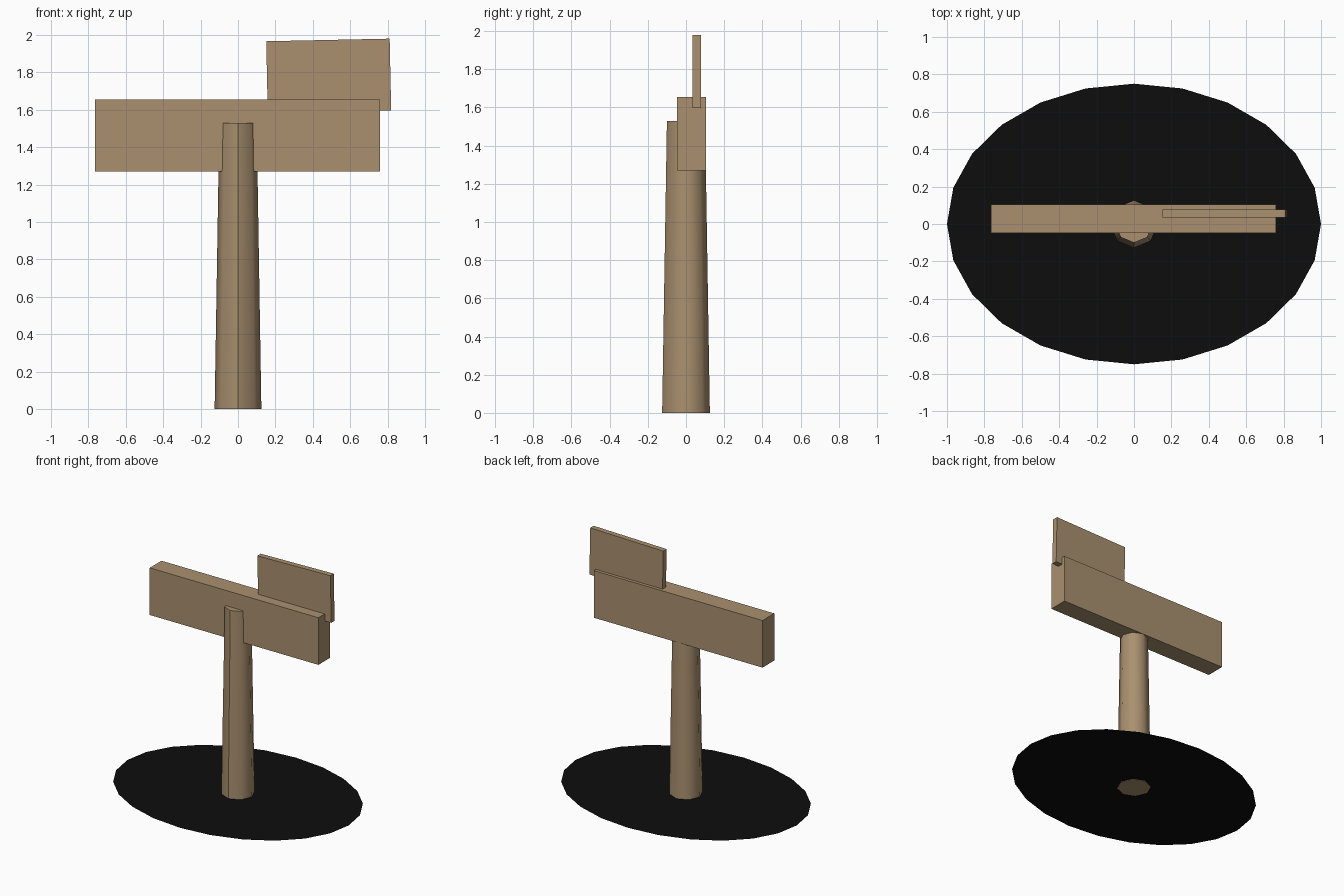
import bpy
import math

cube = bpy.data.objects.get("Cube")
if cube:
    bpy.data.objects.remove(cube, do_unlink=True)


def make_material(name, color):
    mat = bpy.data.materials.new(name)
    mat.use_nodes = True
    mat.diffuse_color = color
    bsdf = next(n for n in mat.node_tree.nodes if n.type == 'BSDF_PRINCIPLED')
    bsdf.inputs["Base Color"].default_value = color
    return mat


wood = make_material("tan wood", (0.40, 0.28, 0.16, 1))
black = make_material("black ground", (0.004, 0.004, 0.004, 1))


def finish(name, mat):
    obj = bpy.context.object
    obj.name = name
    obj.data.materials.append(mat)
    return obj


def board(name, center, size, tilt=0):
    bpy.ops.mesh.primitive_cube_add(size=1, location=center)
    obj = finish(name, wood)
    obj.scale = size
    obj.rotation_euler.y = -math.radians(tilt)
    return obj


# Flat oval base
bpy.ops.mesh.primitive_circle_add(vertices=24, radius=1, fill_type='NGON',
                                  location=(0, 0, 0.003))
base = finish("base_disc", black)
base.scale.y = 0.75

# Tapered eight-sided post, smooth around with a seam down the front
POST_HEIGHT = 1.53
bpy.ops.mesh.primitive_cone_add(vertices=8, radius1=0.125, radius2=0.1,
                                depth=POST_HEIGHT,
                                location=(0, 0, POST_HEIGHT / 2))
post = finish("post", wood)
bpy.ops.object.shade_smooth_by_angle(angle=math.radians(60))
verts = post.data.vertices
for edge in post.data.edges:
    if all(abs(verts[i].co.x) < 0.001 and verts[i].co.y < 0 for i in edge.vertices):
        edge.use_edge_sharp = True

# Thick crossbeam and the slightly tilted thin board set into its top
board("crossbeam", (-0.002, 0.028, 1.462), (1.525, 0.152, 0.385))
board("upper_board", (0.485, 0.056, 1.782), (0.66, 0.044, 0.383), tilt=1.2)
